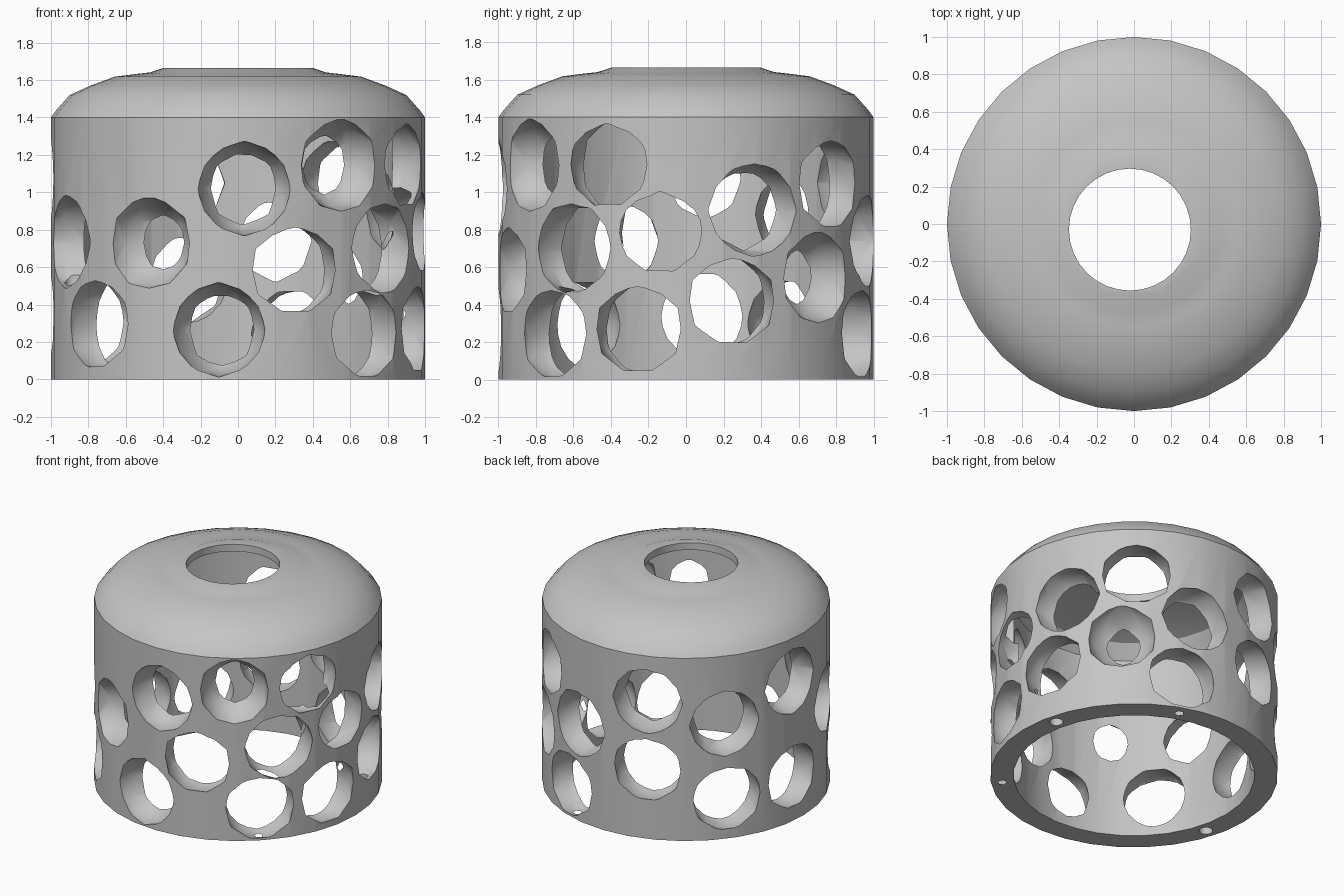
import bpy, bmesh, math
from mathutils import Matrix

if "Cube" in bpy.data.objects:
    bpy.data.objects.remove(bpy.data.objects["Cube"])

SEG = 32


def new_object(name, bm):
    mesh = bpy.data.meshes.new(name)
    bmesh.ops.recalc_face_normals(bm, faces=bm.faces[:])
    bm.to_mesh(mesh)
    bm.free()
    ob = bpy.data.objects.new(name, mesh)
    bpy.context.collection.objects.link(ob)
    return ob


def lathe(name, profile, offset=(0, 0)):
    """Closed solid of revolution; profile runs bottom to top, capped at both ends."""
    bm = bmesh.new()
    rings = []
    for r, z in profile:
        rings.append([bm.verts.new((offset[0] + r * math.cos(2 * math.pi * i / SEG),
                                    offset[1] + r * math.sin(2 * math.pi * i / SEG), z))
                      for i in range(SEG)])
    for a, b in zip(rings, rings[1:]):
        for i in range(SEG):
            j = (i + 1) % SEG
            bm.faces.new((a[i], a[j], b[j], b[i]))
    bm.faces.new(rings[0])
    bm.faces.new(rings[-1])
    return new_object(name, bm)


def cut(target, cutter):
    """Subtract the cutter, bake the result and remove the cutter."""
    mod = target.modifiers.new("cut", 'BOOLEAN')
    mod.operation = 'DIFFERENCE'
    mod.solver = 'EXACT'
    mod.object = cutter
    dg = bpy.context.evaluated_depsgraph_get()
    mesh = bpy.data.meshes.new_from_object(target.evaluated_get(dg))
    target.modifiers.clear()
    target.data = mesh
    bpy.data.objects.remove(cutter)


def ball(az, z, dist, radius=0.254):
    bm = bmesh.new()
    a = math.radians(az)
    bmesh.ops.create_icosphere(bm, subdivisions=2, radius=radius,
        matrix=Matrix.Translation((dist * math.cos(a), dist * math.sin(a), z))
        @ Matrix.Rotation(a, 4, 'Z'))
    return new_object("hole_cutter", bm)


# Outer shell with a domed top and a low lip
shell = lathe("lantern_shell", [(1, 0), (1, 1.4), (0.975, 1.435), (0.9, 1.52), (0.79, 1.57),
                                (0.66, 1.618), (0.55, 1.632), (0.47, 1.641), (0.4, 1.664)])

# Hollow interior and round opening in the top
cut(shell, lathe("cavity", [(0.838, -0.2), (0.838, 1.4), (0.76, 1.5), (0.6, 1.56), (0.34, 1.61)]))
cut(shell, lathe("top_opening", [(0.326, 1.3), (0.326, 1.9)], (-0.022, -0.03)))

# Round openings scattered over the wall: angle in degrees, height, distance from the axis
holes = [(-88, 1.02, 0.99), (-118.6, 0.73, 1.035), (-72, 0.585, 0.9), (-96, 0.265, 0.99),
         (-140, 0.295, 0.92), (203, 0.735, 0.98), (-56.5, 1.145, 1.025), (-46, 0.245, 0.92),
         (-38, 0.70, 0.94), (-25, 1.145, 0.88), (-8, 0.785, 0.87), (21.5, 0.905, 0.97),
         (14.5, 0.42, 0.9), (-15, 0.27, 0.9), (51, 1.045, 0.91), (45, 0.545, 1.04),
         (70, 0.245, 0.92), (76, 0.74, 0.96), (109, 1.05, 0.96), (109, 0.53, 0.92),
         (141, 0.88, 0.98), (142, 0.305, 0.93), (173, 1.07, 0.97), (174, 0.34, 0.92)]
for az, z, dist in holes:
    cut(shell, ball(az, z, dist))

# Pin holes in the bottom rim: angle, depth
for az, depth in [(14, 0.25), (197, 0.6)]:
    a = math.radians(az)
    cut(shell, lathe("pin_cutter", [(0.047, -0.1), (0.047, depth)],
                     (0.918 * math.cos(a), 0.918 * math.sin(a))))

# Single grey finish
grey = bpy.data.materials.new("grey")
grey.diffuse_color = (0.56, 0.56, 0.56, 1)
grey.use_nodes = True
grey.node_tree.nodes["Principled BSDF"].inputs["Base Color"].default_value = grey.diffuse_color
shell.data.materials.clear()
shell.data.materials.append(grey)
for p in shell.data.polygons:
    p.material_index = 0

bpy.context.view_layer.objects.active = shell
shell.select_set(True)
bpy.ops.object.shade_smooth_by_angle(angle=math.radians(30))
